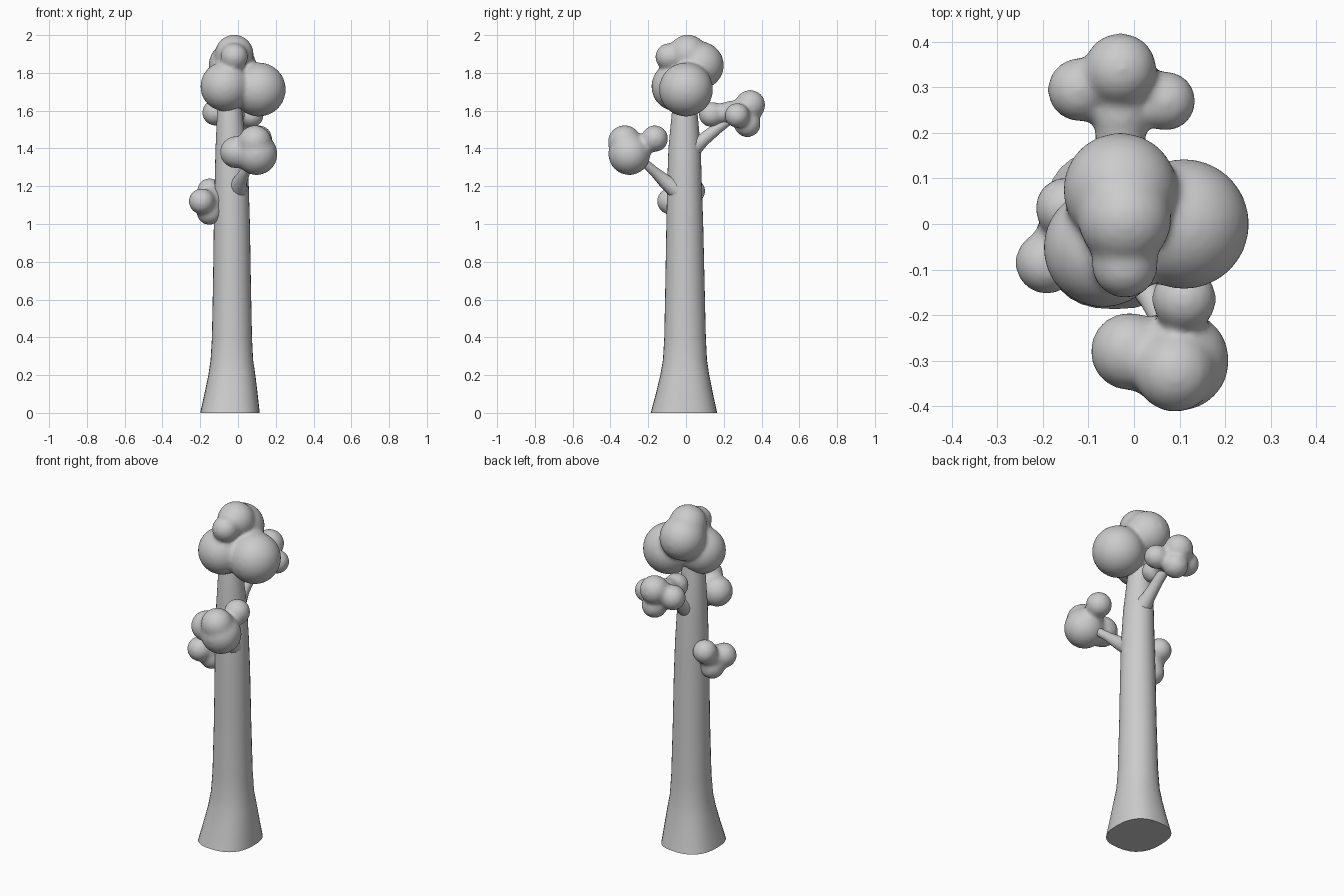
import bpy, bmesh, math
from mathutils import Vector

if "Cube" in bpy.data.objects:
    bpy.data.objects.remove(bpy.data.objects["Cube"])


def loft(name, rings):
    """Skin a list of point rings into a closed smooth tube."""
    bm = bmesh.new()
    loops = [[bm.verts.new(p) for p in ring] for ring in rings]
    n = len(loops[0])
    for a, b in zip(loops, loops[1:]):
        for i in range(n):
            j = (i + 1) % n
            bm.faces.new((a[i], a[j], b[j], b[i]))
    bm.faces.new(loops[0][::-1])
    bm.faces.new(loops[-1])
    bmesh.ops.recalc_face_normals(bm, faces=bm.faces)
    me = bpy.data.meshes.new(name)
    bm.to_mesh(me)
    bm.free()
    ob = bpy.data.objects.new(name, me)
    bpy.context.collection.objects.link(ob)
    bpy.context.view_layer.objects.active = ob
    ob.select_set(True)
    bpy.ops.object.shade_smooth_by_angle(angle=math.radians(50))
    ob.select_set(False)
    return ob


def trunk_ring(z, x0, x1, y0, y1, power, n=32):
    """Rounded-square ring between the given side limits."""
    ring = []
    for i in range(n):
        t = math.tau * i / n
        c, s = math.cos(t), math.sin(t)
        ring.append(((x0 + x1) / 2 + (x1 - x0) / 2 * math.copysign(abs(c) ** (2 / power), c),
                     (y0 + y1) / 2 + (y1 - y0) / 2 * math.copysign(abs(s) ** (2 / power), s), z))
    return ring


def branch(name, path, n=14):
    """Tapered branch; path holds (x, y, z, radius)."""
    pts = [Vector(p[:3]) for p in path]
    axis = (pts[-1] - pts[0]).normalized()
    u = axis.orthogonal().normalized()
    v = axis.cross(u)
    loft(name, [[p + q[3] * (math.cos(math.tau * i / n) * u + math.sin(math.tau * i / n) * v)
                 for i in range(n)] for p, q in zip(pts, path)])


def foliage(name, lobes):
    """Spheres fused by a voxel remesh and softened where they meet."""
    bm = bmesh.new()
    for x, y, z, r in lobes:
        res = bmesh.ops.create_icosphere(bm, subdivisions=4, radius=r + 0.0005 / r)
        bmesh.ops.translate(bm, verts=res["verts"], vec=(x, y, z))
    me = bpy.data.meshes.new(name)
    bm.to_mesh(me)
    bm.free()
    ob = bpy.data.objects.new(name, me)
    bpy.context.collection.objects.link(ob)
    remesh = ob.modifiers.new("fuse", 'REMESH')
    remesh.mode = 'VOXEL'
    remesh.voxel_size = 0.01
    remesh.use_smooth_shade = True
    soft = ob.modifiers.new("soften", 'SMOOTH')
    soft.factor = 0.5
    soft.iterations = 20


# Trunk with flared foot
loft("trunk", [trunk_ring(*p) for p in (
    (0.00, -0.200, 0.115, -0.187, 0.165, 2.5),
    (0.10, -0.178, 0.104, -0.160, 0.143, 2.4),
    (0.20, -0.157, 0.092, -0.136, 0.123, 2.3),
    (0.28, -0.145, 0.080, -0.122, 0.111, 2.2),
    (0.40, -0.138, 0.074, -0.115, 0.105, 2.1),
    (0.70, -0.132, 0.068, -0.109, 0.098, 2.0),
    (1.00, -0.128, 0.063, -0.104, 0.091, 2.0),
    (1.20, -0.124, 0.057, -0.100, 0.084, 2.0),
    (1.40, -0.119, 0.044, -0.093, 0.078, 2.0),
    (1.60, -0.110, 0.022, -0.074, 0.060, 2.0),
    (1.72, -0.095, 0.010, -0.060, 0.050, 2.0))])

# Branches
branch("front_branch", [(0.0, -0.04, 1.18, 0.055), (0.01, -0.11, 1.225, 0.038),
                        (0.04, -0.17, 1.28, 0.026), (0.08, -0.25, 1.35, 0.022)])
branch("back_branch", [(-0.03, 0.03, 1.40, 0.055), (-0.03, 0.09, 1.445, 0.036),
                       (-0.03, 0.17, 1.51, 0.030), (-0.03, 0.28, 1.59, 0.025)])
branch("side_branch", [(-0.08, -0.01, 1.09, 0.040), (-0.16, -0.02, 1.13, 0.025)])

# Foliage clusters
foliage("crown_foliage", [
    (0.11, 0.00, 1.712, 0.140), (-0.068, -0.052, 1.728, 0.128),
    (-0.03, 0.075, 1.84, 0.122), (-0.02, 0.01, 1.90, 0.098),
    (-0.02, -0.09, 1.885, 0.066)])
foliage("front_foliage", [
    (0.098, -0.30, 1.37, 0.107), (-0.01, -0.28, 1.38, 0.080),
    (0.11, -0.165, 1.452, 0.064), (0.09, -0.325, 1.435, 0.083)])
foliage("back_foliage", [
    (-0.12, 0.295, 1.59, 0.063), (-0.03, 0.34, 1.63, 0.074),
    (0.07, 0.27, 1.575, 0.058), (-0.02, 0.325, 1.53, 0.064),
    (-0.03, 0.24, 1.59, 0.055), (-0.03, 0.20, 1.587, 0.045),
    (-0.03, 0.135, 1.58, 0.060)])
foliage("side_foliage", [
    (-0.192, -0.085, 1.12, 0.062), (-0.15, 0.035, 1.175, 0.060),
    (-0.152, -0.03, 1.062, 0.060), (-0.145, -0.02, 1.125, 0.060)])
